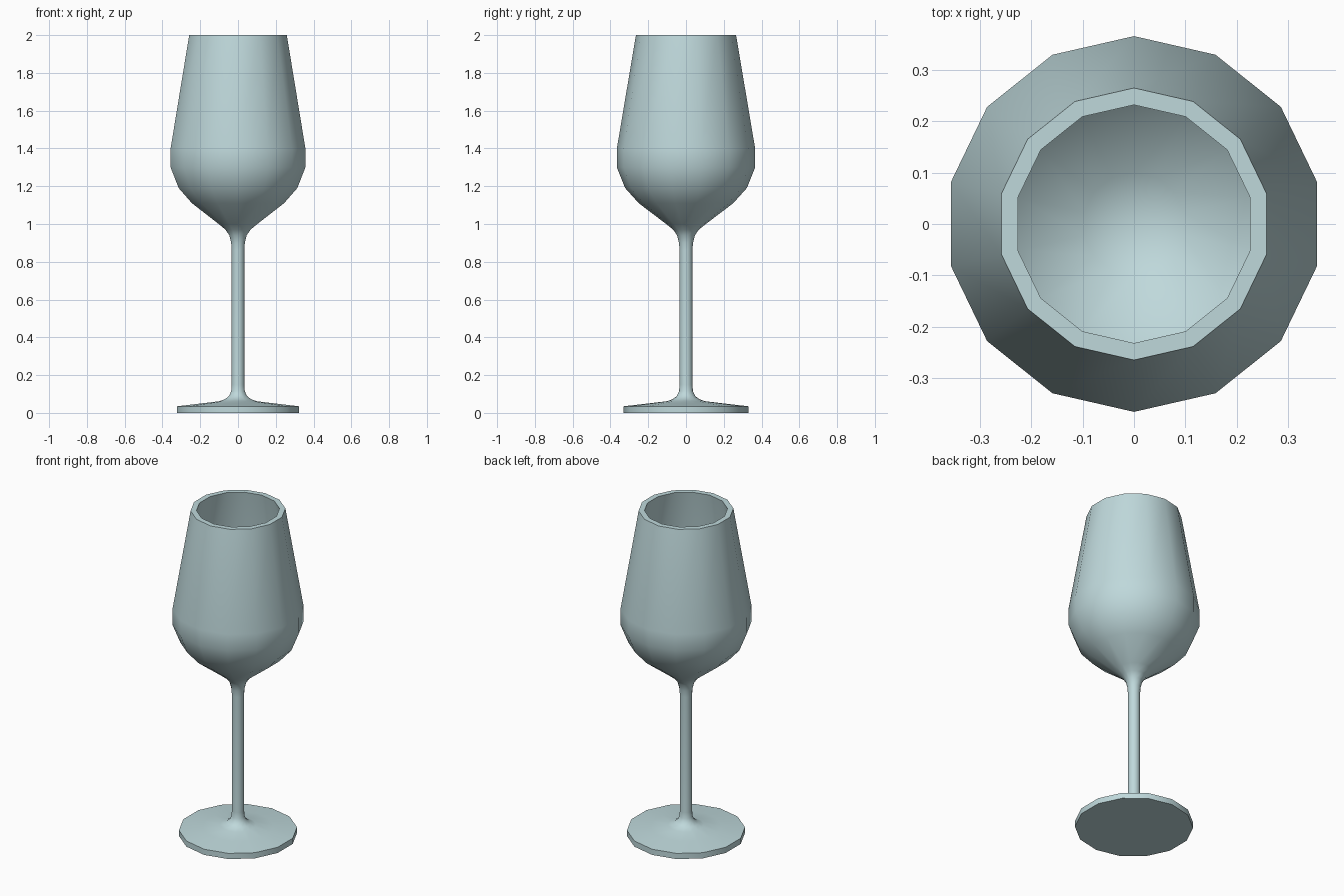
import bpy, bmesh, math

if "Cube" in bpy.data.objects:
    bpy.data.objects.remove(bpy.data.objects["Cube"])

SIDES = 14

glass = bpy.data.materials.new("pale blue glass")
glass.diffuse_color = (0.52, 0.69, 0.71, 1)
glass.use_nodes = True
glass.node_tree.nodes["Principled BSDF"].inputs["Base Color"].default_value = glass.diffuse_color

# Half section (radius, height): foot, stem, outer bowl, rim, inner bowl
profile = [
    (0, 0), (0.33, 0), (0.33, 0.035),
    (0.20, 0.05), (0.10, 0.062), (0.07, 0.073), (0.048, 0.09), (0.037, 0.115), (0.034, 0.15),
    (0.034, 0.86), (0.037, 0.90), (0.047, 0.94), (0.068, 0.97), (0.105, 1.0),
    (0.25, 1.11), (0.322, 1.19), (0.366, 1.30), (0.366, 1.40),
    (0.265, 2.0), (0.232, 2.0),
    (0.332, 1.395), (0.332, 1.31), (0.295, 1.21), (0.23, 1.135), (0.10, 1.04), (0, 1.01),
]

# Lathe the section, with a corner on the y axis
bm = bmesh.new()
rings = []
for r, z in profile:
    if r == 0:
        rings.append([bm.verts.new((0, 0, z))] * SIDES)
    else:
        ring = []
        for i in range(SIDES):
            a = math.pi / 2 + 2 * math.pi * i / SIDES
            ring.append(bm.verts.new((r * math.cos(a), r * math.sin(a), z)))
        rings.append(ring)
for low, high in zip(rings, rings[1:]):
    for i in range(SIDES):
        j = (i + 1) % SIDES
        corners = list(dict.fromkeys((low[i], low[j], high[j], high[i])))
        bm.faces.new(corners)
bmesh.ops.recalc_face_normals(bm, faces=bm.faces)

mesh = bpy.data.meshes.new("wine_glass")
bm.to_mesh(mesh)
bm.free()
mesh.materials.append(glass)
obj = bpy.data.objects.new("wine_glass", mesh)
bpy.context.collection.objects.link(obj)

# Smooth body with crisp foot and rim edges
bpy.context.view_layer.objects.active = obj
obj.select_set(True)
bpy.ops.object.shade_smooth_by_angle(angle=math.radians(40))
